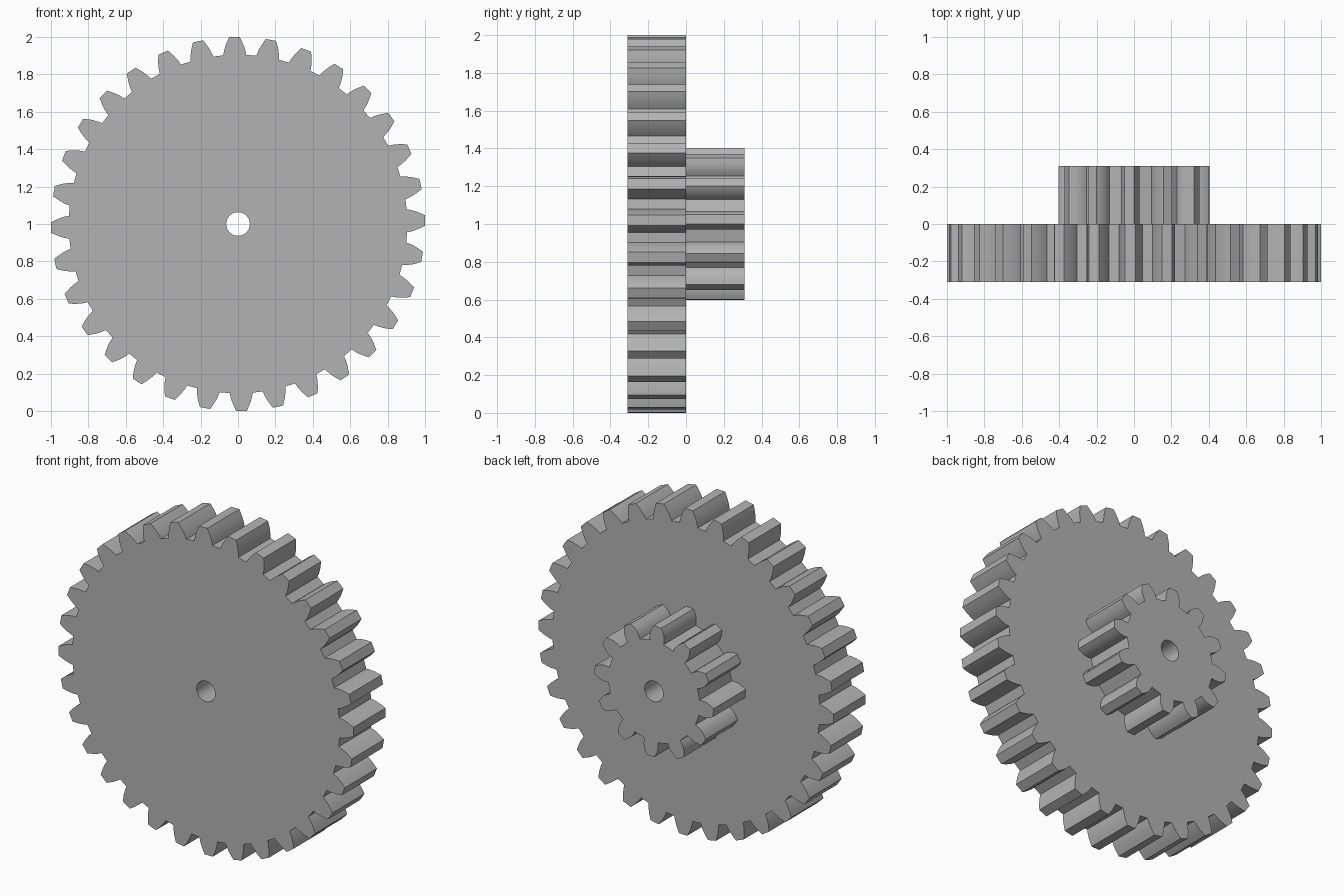
import bpy, bmesh
from math import sin, cos, radians, tau
from mathutils import Vector

cube = bpy.data.objects.get("Cube")
if cube:
    bpy.data.objects.remove(cube, do_unlink=True)

steel = bpy.data.materials.new("plain grey")
steel.use_nodes = True
GREY = (0.45, 0.45, 0.45, 1)
steel.diffuse_color = GREY
steel.node_tree.nodes["Principled BSDF"].inputs["Base Color"].default_value = GREY

BORE = 0.063
THICK = 0.31


def polar(r, a, y):
    return Vector((r * cos(a), y, 1 + r * sin(a)))


def gear(name, teeth, phase, flank, y):
    """Extruded gear with a bore; flank lists (radius, half angle) from root to tip."""
    bm = bmesh.new()

    # Toothed outline: up one flank, down the other
    outline = []
    for i in range(teeth):
        mid = radians(phase) + tau * i / teeth
        outline += [polar(r, mid - radians(h), y) for r, h in flank]
        outline += [polar(r, mid + radians(h), y) for r, h in reversed(flank)]
    bore = [polar(BORE, tau * i / 48, y) for i in range(48)]

    edges = []
    for loop in (outline, bore):
        vs = [bm.verts.new(p) for p in loop]
        edges += [bm.edges.new((vs[i - 1], vs[i])) for i in range(len(vs))]
    bmesh.ops.triangle_fill(bm, use_beauty=True, edges=edges, normal=(0, -1, 0))

    # Thicken towards the back
    ext = bmesh.ops.extrude_face_region(bm, geom=bm.faces[:], use_keep_orig=True)
    moved = [g for g in ext["geom"] if isinstance(g, bmesh.types.BMVert)]
    bmesh.ops.translate(bm, verts=moved, vec=(0, THICK, 0))
    bmesh.ops.recalc_face_normals(bm, faces=bm.faces[:])

    mesh = bpy.data.meshes.new(name)
    bm.to_mesh(mesh)
    bm.free()
    mesh.materials.append(steel)
    obj = bpy.data.objects.new(name, mesh)
    bpy.context.collection.objects.link(obj)
    bpy.ops.object.select_all(action="DESELECT")
    obj.select_set(True)
    bpy.context.view_layer.objects.active = obj
    bpy.ops.object.shade_smooth_by_angle(angle=radians(25))
    return obj


# Large wheel at the front, small pinion behind it
gear("large_gear", 32, 1.1,
     [(0.905, 3.9), (0.93, 3.5), (0.96, 2.8), (0.985, 2.05), (1.0, 1.6)], -THICK)
gear("small_gear", 12, 3.5,
     [(0.31, 8.7), (0.335, 8.5), (0.36, 7.5), (0.385, 5.4), (0.403, 3.6)], 0)
